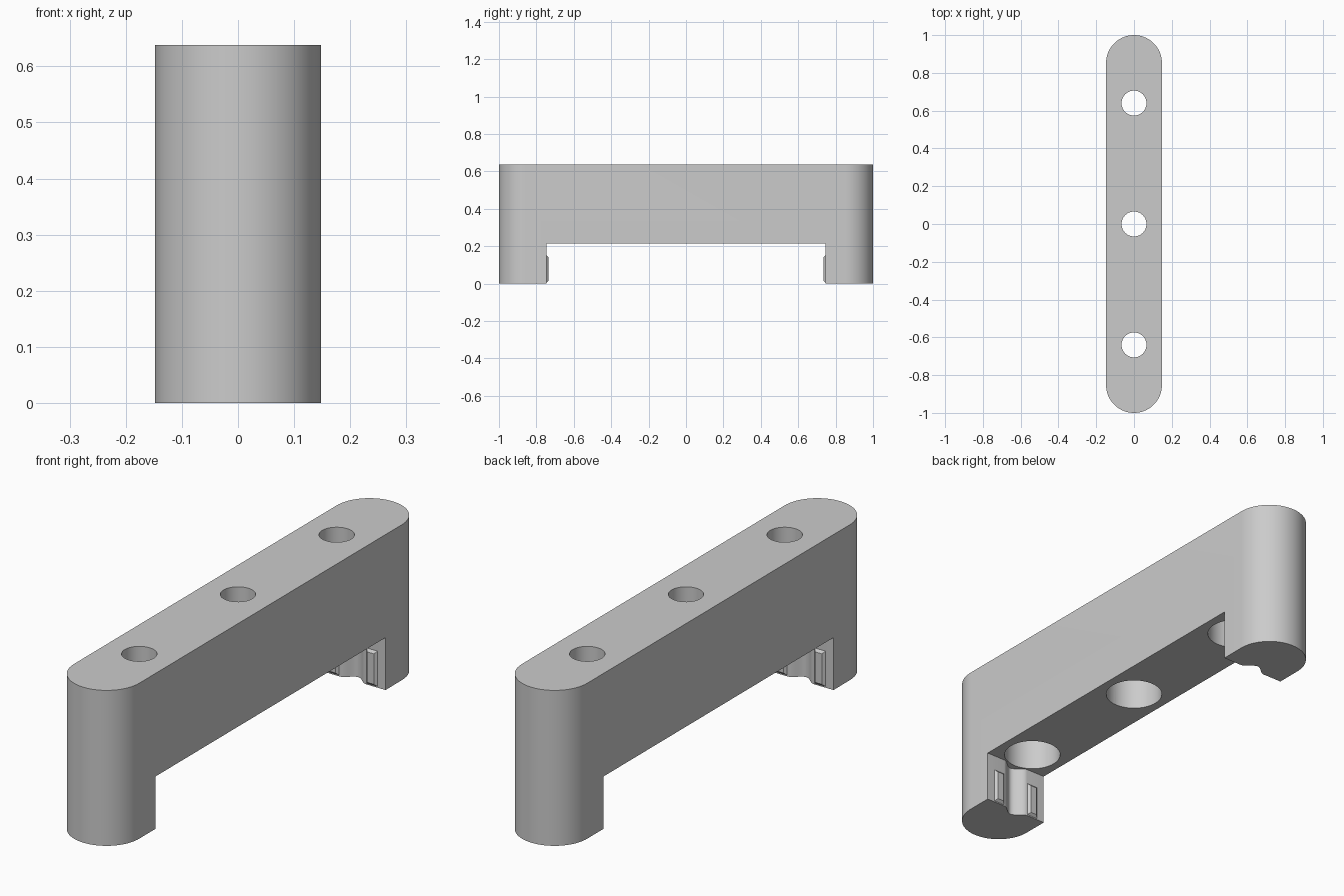
import bpy, bmesh, math

if "Cube" in bpy.data.objects:
    bpy.data.objects.remove(bpy.data.objects["Cube"])

W, TOP, NOTCH_Z, NOTCH_Y = 0.148, 0.638, 0.215, 0.745
HOLE_Y = (-0.64, 0.0, 0.64)

grey = bpy.data.materials.new("light grey")
grey.diffuse_color = (0.6, 0.6, 0.6, 1)
grey.use_nodes = True
grey.node_tree.nodes["Principled BSDF"].inputs["Base Color"].default_value = grey.diffuse_color


def to_object(name, bm):
    bmesh.ops.recalc_face_normals(bm, faces=bm.faces)
    mesh = bpy.data.meshes.new(name)
    bm.to_mesh(mesh)
    bm.free()
    mesh.materials.append(grey)
    ob = bpy.data.objects.new(name, mesh)
    bpy.context.collection.objects.link(ob)
    return ob


def prism(name, outline, z0, z1):
    """Extrude an xy outline from z0 to z1."""
    bm = bmesh.new()
    face = bm.faces.new([bm.verts.new((x, y, z0)) for x, y in outline])
    up = bmesh.ops.extrude_face_region(bm, geom=[face])["geom"]
    for v in up:
        if isinstance(v, bmesh.types.BMVert):
            v.co.z = z1
    return to_object(name, bm)


def lathe(name, profile, y, n=48):
    """Closed stepped pin from (radius, z) pairs."""
    bm = bmesh.new()
    rings = [[bm.verts.new((r * math.cos(2 * math.pi * i / n),
                            y + r * math.sin(2 * math.pi * i / n), z))
              for i in range(n)] for r, z in profile]
    for a, b in zip(rings, rings[1:]):
        for i in range(n):
            j = (i + 1) % n
            bm.faces.new((a[i], a[j], b[j], b[i]))
    bm.faces.new(rings[0])
    bm.faces.new(rings[-1])
    return to_object(name, bm)


def cut(target, cutter):
    mod = target.modifiers.new("cut", 'BOOLEAN')
    mod.operation, mod.solver, mod.object = 'DIFFERENCE', 'EXACT', cutter
    bpy.context.view_layer.objects.active = target
    bpy.ops.object.modifier_apply(modifier=mod.name)
    bpy.data.objects.remove(cutter)


# Handle body: round-ended bar
N = 40
outline = []
for s in (1, -1):
    for i in range(N + 1):
        a = math.pi * i / N
        outline.append((s * W * math.cos(a), s * (1 - W + W * math.sin(a))))
body = prism("bridge_body", outline, 0, TOP)

# Gap between the legs, with a soft wave groove in each leg
wave = [(-0.3, NOTCH_Y)]
for i in range(25):
    x = -0.06 + 0.12 * i / 24
    wave.append((x, NOTCH_Y + 0.0175 * (1 + math.cos(math.pi * x / 0.06))))
wave.append((0.3, NOTCH_Y))
gap = wave + [(-x, -y) for x, y in wave]
cut(body, prism("gap_cutter", gap, -0.1, NOTCH_Z))

# Stepped bolt holes
for y in HOLE_Y:
    cut(body, lathe("hole_cutter",
                    [(0.1125, 0.12), (0.1125, 0.43), (0.066, 0.43), (0.066, 0.8)], y))

bpy.ops.object.select_all(action='DESELECT')
body.select_set(True)
bpy.context.view_layer.objects.active = body
bpy.ops.object.shade_smooth_by_angle(angle=math.radians(30))

# Chamfered grip pads on the inner leg faces
bm = bmesh.new()
for sy in (1, -1):
    for sx in (1, -1):
        rings = []
        for inset, y in ((0, NOTCH_Y + 0.002), (0, NOTCH_Y), (0.01, NOTCH_Y - 0.01)):
            x0, x1, z0, z1 = 0.062 + inset, 0.112 - inset, 0.005 + inset, 0.15 - inset
            rings.append([bm.verts.new((sx * x, sy * y, z)) for x, z in
                          ((x0, z0), (x1, z0), (x1, z1), (x0, z1))])
        for a, b in zip(rings, rings[1:]):
            for i in range(4):
                j = (i + 1) % 4
                bm.faces.new((a[i], a[j], b[j], b[i]))
        bm.faces.new(rings[0])
        bm.faces.new(rings[-1])
to_object("grip_pads", bm)
